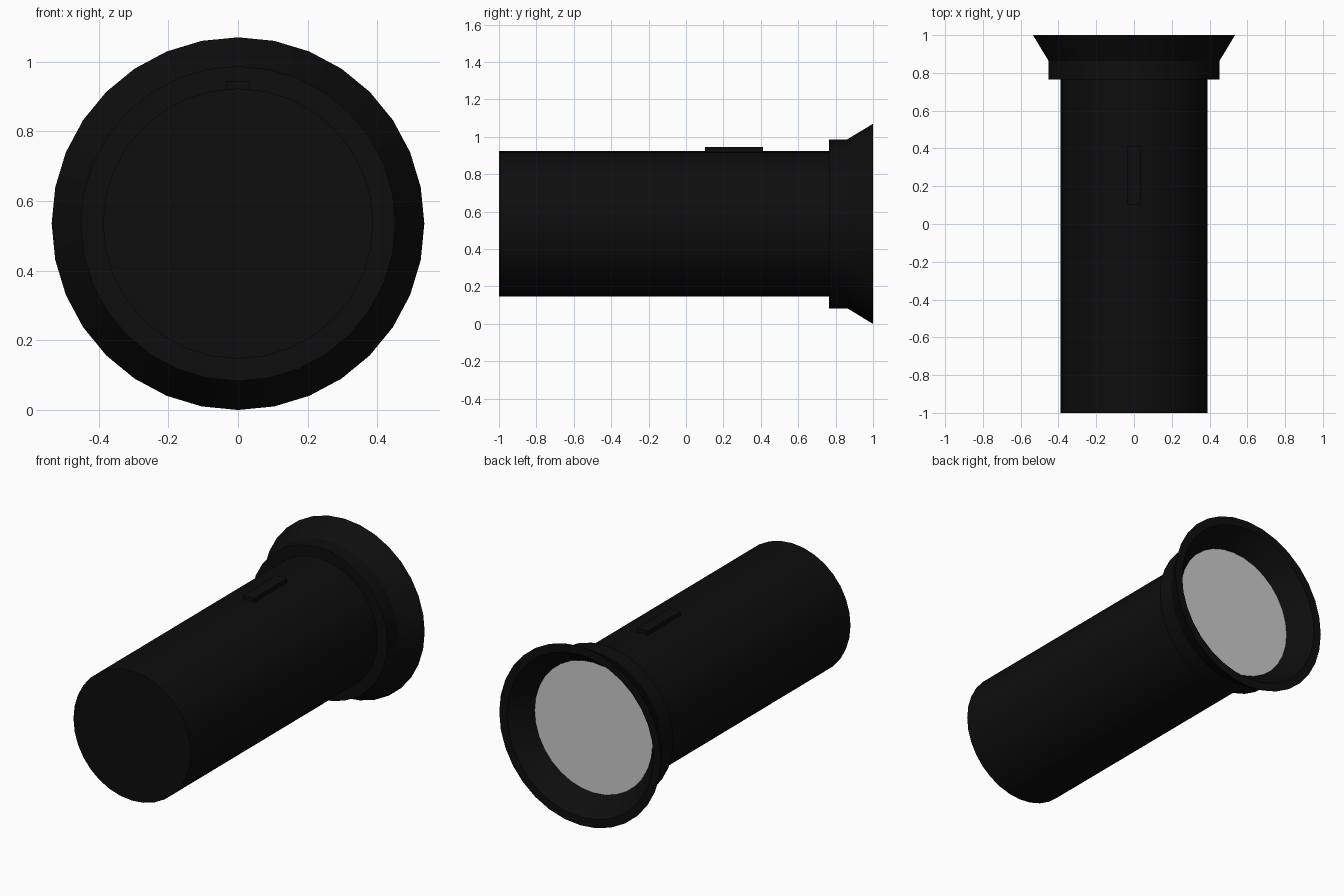
import bpy, bmesh, math

if "Cube" in bpy.data.objects:
    bpy.data.objects.remove(bpy.data.objects["Cube"])

SIDES = 32
AXIS_Z = 0.535

black = bpy.data.materials.new("black_plastic")
black.diffuse_color = (0.004, 0.004, 0.004, 1)
black.use_nodes = True
black.node_tree.nodes["Principled BSDF"].inputs["Base Color"].default_value = black.diffuse_color


def finish(name, bm, mat=None):
    bmesh.ops.recalc_face_normals(bm, faces=bm.faces)
    mesh = bpy.data.meshes.new(name)
    bm.to_mesh(mesh)
    bm.free()
    obj = bpy.data.objects.new(name, mesh)
    bpy.context.collection.objects.link(obj)
    if mat:
        mesh.materials.append(mat)
    bpy.ops.object.select_all(action='DESELECT')
    obj.select_set(True)
    bpy.context.view_layer.objects.active = obj
    bpy.ops.object.shade_smooth_by_angle(angle=math.radians(25))
    return obj


def lathe(name, profile, mat=None, caps=False, closed=False):
    """Spin (radius, y) points around the long axis."""
    bm = bmesh.new()
    rings = []
    for r, y in profile:
        rings.append([bm.verts.new((r * math.sin(math.tau * i / SIDES), y,
                                    AXIS_Z + r * math.cos(math.tau * i / SIDES)))
                      for i in range(SIDES)])
    pairs = list(zip(rings, rings[1:]))
    if closed:
        pairs.append((rings[-1], rings[0]))
    for a, b in pairs:
        for i in range(SIDES):
            j = (i + 1) % SIDES
            bm.faces.new((a[i], a[j], b[j], b[i]))
    if caps:
        bm.faces.new(rings[0])
        if len(rings) > 1:
            bm.faces.new(rings[-1])
    return finish(name, bm, mat)


# Barrel with closed tail
lathe("barrel", [(0.388, 0.86), (0.388, -1.0)], black, caps=True)

# Flared head: collar, cone, rim and hollow inside
lathe("head", [(0.388, 0.765), (0.452, 0.765), (0.452, 0.863), (0.535, 1.0),
               (0.485, 1.0), (0.39, 0.87)], black, closed=True)

# Lens disc
lathe("lens", [(0.39, 0.873)], caps=True)

# Slide switch on top
bm = bmesh.new()
bmesh.ops.create_cube(bm, size=1)
for v in bm.verts:
    v.co = (v.co.x * 0.07, 0.257 + v.co.y * 0.31, 0.925 + v.co.z * 0.04)
finish("switch", bm, black)
